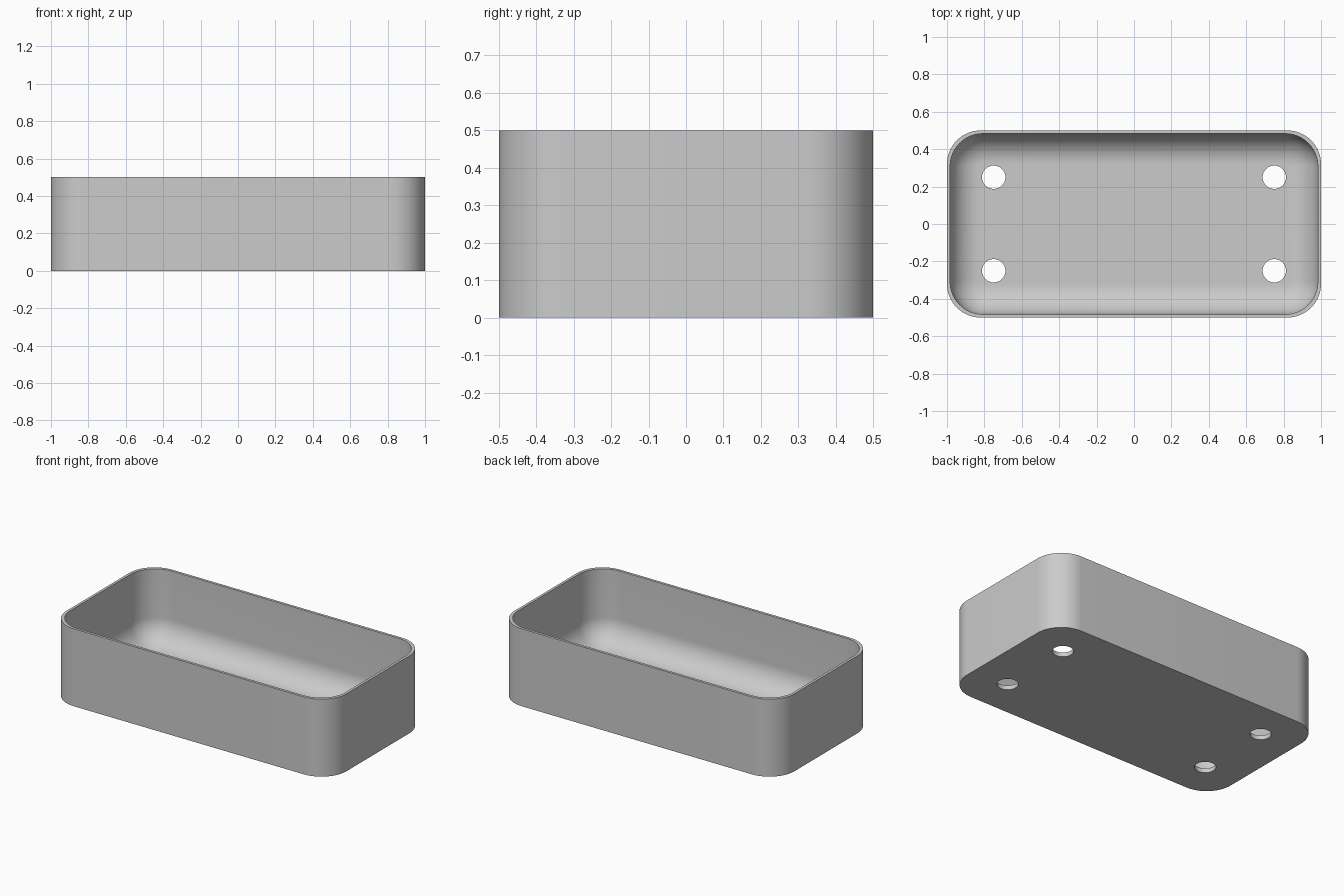
import bpy, bmesh, math

if "Cube" in bpy.data.objects:
    bpy.data.objects.remove(bpy.data.objects["Cube"])

HX, HY, H = 1.0, 0.5, 0.5        # outer half sizes and height
WALL, FLOOR = 0.017, 0.028       # wall and floor thickness
R_OUT, R_IN, FILLET = 0.18, 0.175, 0.16
SEG = 16

grey = bpy.data.materials.new("light grey")
grey.use_nodes = True
colour = (0.6, 0.6, 0.6, 1)
grey.diffuse_color = colour
grey.node_tree.nodes["Principled BSDF"].inputs["Base Color"].default_value = colour


def rounded_ring(bm, inset, r, z):
    """Rounded rectangle of vertices at height z."""
    hx, hy = HX - inset, HY - inset
    ring = []
    for k, (sx, sy) in enumerate([(1, 1), (-1, 1), (-1, -1), (1, -1)]):
        for i in range(SEG + 1):
            a = math.pi / 2 * (k + i / SEG)
            ring.append(bm.verts.new((sx * (hx - r) + r * math.cos(a),
                                      sy * (hy - r) + r * math.sin(a), z)))
    return ring


# Tray shell: outer wall, rim, inner wall, rounded floor edge
bm = bmesh.new()
rings = [rounded_ring(bm, 0, R_OUT, 0), rounded_ring(bm, 0, R_OUT, H),
         rounded_ring(bm, WALL, R_IN, H)]
for i in range(SEG + 1):
    a = math.pi / 2 * i / SEG
    d = FILLET * (1 - math.cos(a))
    rings.append(rounded_ring(bm, WALL + d, R_IN - d, FLOOR + FILLET * (1 - math.sin(a))))
for lo, hi in zip(rings, rings[1:]):
    n = len(lo)
    for i in range(n):
        j = (i + 1) % n
        bm.faces.new((lo[i], lo[j], hi[j], hi[i]))
bm.faces.new(rings[0][::-1])
bm.faces.new(rings[-1])
bmesh.ops.recalc_face_normals(bm, faces=bm.faces)
mesh = bpy.data.meshes.new("tray")
bm.to_mesh(mesh)
bm.free()
mesh.materials.append(grey)
tray = bpy.data.objects.new("tray", mesh)
bpy.context.collection.objects.link(tray)

# Four drain holes through the floor
for x in (-0.75, 0.75):
    for y in (-0.25, 0.25):
        bpy.ops.mesh.primitive_cylinder_add(vertices=48, radius=0.0625, depth=0.2,
                                            location=(x, y, 0))
        cutter = bpy.context.object
        cutter.name = "hole_cutter"
        cutter.hide_render = True
        cutter.data.materials.append(grey)
        bpy.context.view_layer.objects.active = tray
        mod = tray.modifiers.new("drain_hole", 'BOOLEAN')
        mod.operation, mod.solver, mod.object = 'DIFFERENCE', 'EXACT', cutter
        bpy.ops.object.modifier_apply(modifier=mod.name)
        bpy.data.objects.remove(cutter)

# Smooth the curved walls, keep rim and hole edges sharp
bpy.ops.object.select_all(action='DESELECT')
tray.select_set(True)
bpy.context.view_layer.objects.active = tray
bpy.ops.object.shade_smooth_by_angle(angle=math.radians(30))
